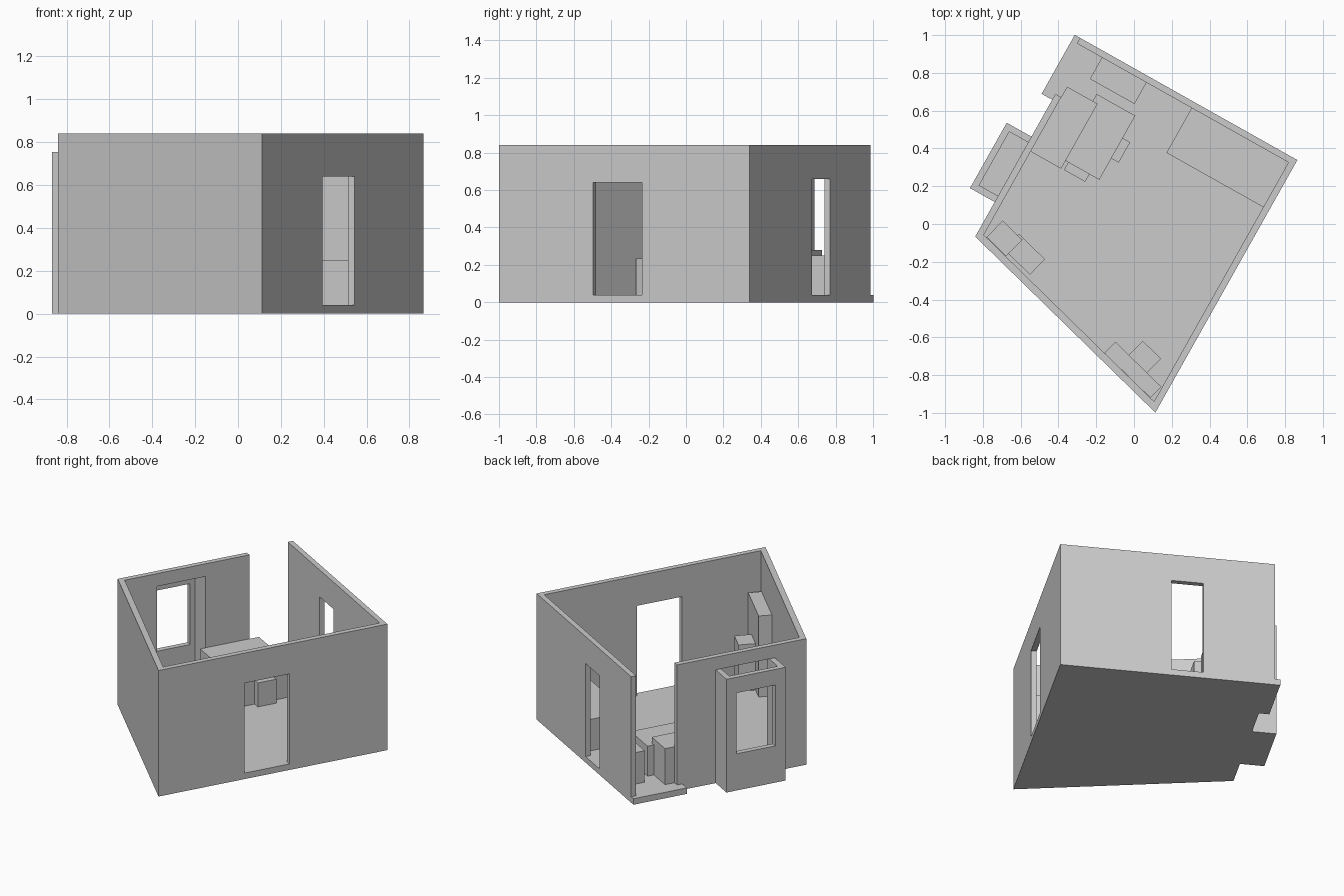
import bpy, bmesh, math
from mathutils import Vector, Matrix

if "Cube" in bpy.data.objects:
    bpy.data.objects.remove(bpy.data.objects["Cube"])

# The plan is drawn in room-aligned axes (a, b), then turned about z
TURN = Matrix.Rotation(math.radians(-29.35), 4, 'Z')
FLOOR, TOP = 0.04, 0.84


def prism(name, pts, z0, z1):
    """Extrude a plan outline from z0 to z1."""
    bm = bmesh.new()
    face = bm.faces.new([bm.verts.new((x, y, z0)) for x, y in pts])
    ext = bmesh.ops.extrude_face_region(bm, geom=[face])
    tops = [v for v in ext['geom'] if isinstance(v, bmesh.types.BMVert)]
    bmesh.ops.translate(bm, verts=tops, vec=(0, 0, z1 - z0))
    bmesh.ops.recalc_face_normals(bm, faces=bm.faces)
    bm.transform(TURN)
    mesh = bpy.data.meshes.new(name)
    bm.to_mesh(mesh)
    bm.free()
    obj = bpy.data.objects.new(name, mesh)
    bpy.context.collection.objects.link(obj)
    return obj


def box(name, a0, a1, b0, b1, z1, z0=FLOOR):
    return prism(name, [(a0, b0), (a1, b0), (a1, b1), (a0, b1)], z0, z1)


# Slanted wall axes, measured from the left corner
LEFT, RIGHT = Vector((-0.70, -0.47)), Vector((0.588, -0.815))
S = (RIGHT - LEFT).normalized()
T = Vector((-S.y, S.x))


def slant_box(name, s0, s1, t0, t1, z1):
    pts = [LEFT + S * s + T * t for s, t in ((s0, t0), (s1, t0), (s1, t1), (s0, t1))]
    return prism(name, pts, FLOOR, z1)


def cut(obj, a0, a1, b0, b1, z0, z1):
    """Cut a rectangular opening and discard the cutter."""
    cutter = box("cutter", a0, a1, b0, b1, z1, z0)
    cutter.hide_render = True
    mod = obj.modifiers.new("opening", 'BOOLEAN')
    mod.operation, mod.solver, mod.object = 'DIFFERENCE', 'EXACT', cutter
    bpy.context.view_layer.objects.active = obj
    bpy.ops.object.modifier_apply(modifier=mod.name)
    bpy.data.objects.remove(cutter, do_unlink=True)


# Floor slab with bay and terrace step
prism("floor", [(-0.764, 0.719), (0.588, 0.719), RIGHT, LEFT, (-0.70, -0.26),
                (-0.85, -0.26), (-0.85, 0.137), (-0.70, 0.137),
                (-0.70, 0.361), (-0.764, 0.361)], 0, FLOOR)

# Perimeter walls, open at the terrace
walls = prism("walls", [(-0.732, 0.719), (0.588, 0.719), RIGHT, LEFT, (-0.70, 0.396),
                        (-0.665, 0.396), (-0.665, -0.44), (0.553, -0.767),
                        (0.553, 0.685), (-0.732, 0.685)], FLOOR, TOP)
cut(walls, 0.5, 0.65, -0.24, 0.062, 0.0, 0.64)       # entrance
cut(walls, -0.292, -0.095, 0.65, 0.76, 0.0, 0.66)    # back door
cut(walls, -0.75, -0.62, -0.223, 0.102, 0.0, 0.755)  # bay opening

# Bay walls with window
bay = prism("bay_walls", [(-0.70, -0.26), (-0.85, -0.26), (-0.85, 0.137), (-0.70, 0.137),
                          (-0.70, 0.102), (-0.815, 0.102), (-0.815, -0.223),
                          (-0.70, -0.223)], FLOOR, 0.755)
cut(bay, -0.9, -0.78, -0.19, 0.07, 0.245, 0.65)

# Furniture along the square walls
box("bed", -0.035, 0.553, 0.413, 0.685, 0.25)
box("cabinet", -0.58, -0.309, 0.555, 0.685, 0.25)
box("counter", -0.665, -0.48, 0.066, 0.46, 0.28)
box("table", -0.51, -0.275, 0.114, 0.503, 0.24)
box("side_chair", -0.28, -0.23, 0.243, 0.367, 0.20)
box("end_chair", -0.464, -0.335, 0.068, 0.118, 0.20)

# Furniture along the slanted wall
slant_box("corner_cupboard", 0.045, 0.19, 0.04, 0.162, 0.28)
slant_box("low_cupboard", 0.155, 0.348, 0.058, 0.172, 0.235)
slant_box("wardrobe", 0.92, 1.26, 0.038, 0.12, 0.58)
slant_box("stool", 1.02, 1.155, 0.118, 0.225, 0.35)
